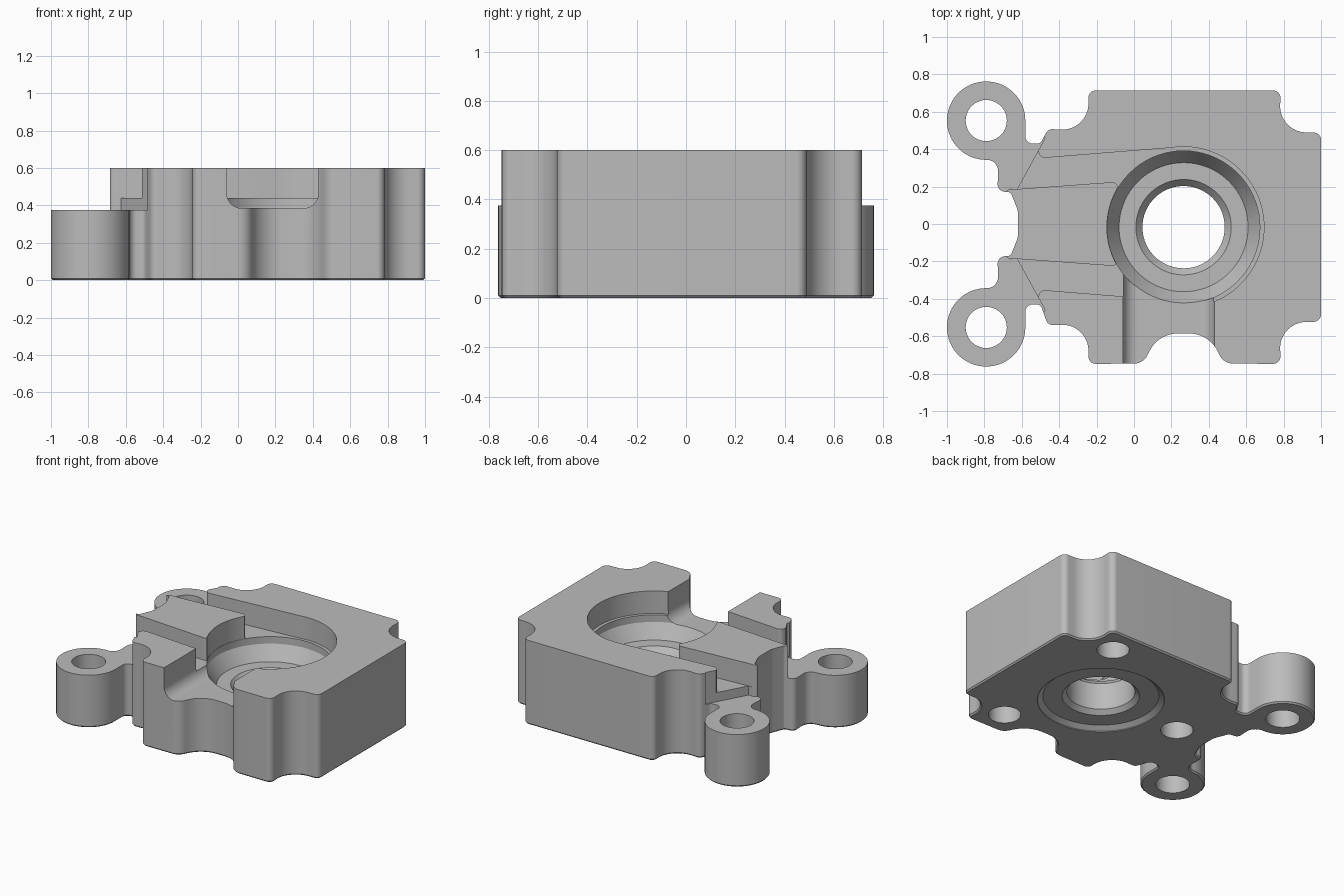
import bpy, bmesh, math
from mathutils import Vector, Matrix

if "Cube" in bpy.data.objects:
    bpy.data.objects.remove(bpy.data.objects["Cube"], do_unlink=True)

BORE = Vector((0.265, -0.017))

grey = bpy.data.materials.new("plain grey")
grey.use_nodes = True
grey.diffuse_color = (0.5, 0.5, 0.5, 1)
grey.node_tree.nodes["Principled BSDF"].inputs["Base Color"].default_value = grey.diffuse_color


def rounded(corners):
    """Turn (x, y, radius) corners into an outline with arcs."""
    out = []
    for i, (x, y, r) in enumerate(corners):
        p = Vector((x, y))
        if r == 0:
            out.append(p)
            continue
        a = (Vector(corners[i - 1][:2]) - p).normalized()
        b = (Vector(corners[(i + 1) % len(corners)][:2]) - p).normalized()
        half = a.angle(b) / 2
        t = r / math.tan(half)
        c = p + (a + b).normalized() * r / math.sin(half)
        s, e = p + a * t - c, p + b * t - c
        start = math.atan2(s.y, s.x)
        turn = math.remainder(math.atan2(e.y, e.x) - start, math.tau)
        n = max(4, int(abs(turn) / 0.1))
        for k in range(n + 1):
            w = start + turn * k / n
            q = c + Vector((math.cos(w), math.sin(w))) * r
            if not out or (q - out[-1]).length > 0.002:
                out.append(q)
    return out


def finish(bm, name):
    bmesh.ops.recalc_face_normals(bm, faces=bm.faces)
    mesh = bpy.data.meshes.new(name)
    bm.to_mesh(mesh)
    bm.free()
    mesh.materials.append(grey)
    obj = bpy.data.objects.new(name, mesh)
    bpy.context.collection.objects.link(obj)
    return obj


def prism(name, pts, z0, z1, chamfer=0, matrix=Matrix()):
    bm = bmesh.new()
    face = bm.faces.new([bm.verts.new((p[0], p[1], z0)) for p in pts])
    top = bmesh.ops.extrude_face_region(bm, geom=[face])["geom"]
    bmesh.ops.translate(bm, vec=(0, 0, z1 - z0),
                        verts=[g for g in top if isinstance(g, bmesh.types.BMVert)])
    if chamfer:
        rim = [e for e in bm.edges if all(abs(v.co.z - z0) < 1e-5 for v in e.verts)]
        bmesh.ops.bevel(bm, geom=rim, offset=chamfer, segments=1, affect='EDGES')
    bm.transform(matrix)
    return finish(bm, name)


def lathe(name, profile, centre, steps=72):
    bm = bmesh.new()
    vs = [bm.verts.new((r, 0, z)) for r, z in profile]
    edges = [bm.edges.new(pair) for pair in zip(vs, vs[1:])]
    bmesh.ops.spin(bm, geom=vs + edges, cent=(0, 0, 0), axis=(0, 0, 1),
                   angle=math.tau, steps=steps, use_merge=True)
    bmesh.ops.remove_doubles(bm, verts=bm.verts, dist=1e-4)
    bm.transform(Matrix.Translation((centre[0], centre[1], 0)))
    return finish(bm, name)


def hole(centre, radius, z0, z1):
    return lathe("hole_cutter", [(0, z0), (radius, z0), (radius, z1), (0, z1)], centre, 40)


# Block outline: one half from the plain side round to the ear, then mirrored
half = [(1, 0.505, 0.04), (0.775, 0.51, 0.14), (0.785, 0.731, 0.04),
        (-0.245, 0.731, 0.04), (-0.24, 0.515, 0.14), (-0.46, 0.525, 0.04),
        (-0.5, 0.43, 0.03), (-0.581, 0.43, 0.04),
        (-0.581, 0.762, 0.209), (-1, 0.762, 0.209), (-1, 0.343, 0.209),
        (-0.725, 0.343, 0.06), (-0.73, 0.175, 0.04), (-0.66, 0.17, 0.02),
        (-0.62, 0.07, 0.1)]
lower = [(x, -y, r) for x, y, r in reversed(half)]
# Scallop in the front wall
lower[-3:-3] = [(0.05, -0.729, 0.08), (0.13, -0.568, 0.17),
                (0.4, -0.568, 0.17), (0.48, -0.729, 0.08)]
outline = [(x, y + (BORE.y if x > -0.47 else 0), r) for x, y, r in half + lower]
block = prism("bearing_block", rounded(outline), 0, 0.6, chamfer=0.01)

cutters = []

# Lowered ears and slanted channels either side of the tongue
ear_step = [(-1.1, 0.9, 0), (-0.52, 0.9, 0), (-0.5, 0.5, 0), (-0.475, 0.46, 0),
            (-0.625, 0.187, 0), (-0.685, 0.19, 0.03), (-0.69, 0.12, 0), (-1.1, 0.12, 0)]
channel = [(-0.8, 0.187, 0), (-0.62, 0.187, 0), (-0.1, 0.225, 0.03), (-0.06, 0.15, 0),
           (0.265, 0.1, 0), (0.265, 0.413, 0), (-0.5, 0.352, 0.035), (-0.53, 0.45, 0),
           (-0.8, 0.5, 0)]
for side in (1, -1):
    for pts, floor in ((ear_step, 0.375), (channel, 0.44)):
        flat = [(p.x, p.y * side) for p in rounded(pts)]
        cutters.append(prism("step_cutter", flat, floor, 0.8))

# Wide upper seat, slightly narrower where it meets the tongue
seat = []
for k in range(96):
    w = math.tau * k / 96
    r = 0.41 if abs(w - math.pi) < 0.65 else 0.43
    seat.append(BORE + Vector((math.cos(w), math.sin(w))) * r)
cutters.append(prism("seat_cutter", seat, 0.44, 0.85))

# Stepped bore with tapered shoulders and a shallow recess underneath
cutters.append(lathe("bore_cutter", [
    (0, -0.1), (0.41, -0.1), (0.41, 0.005), (0.375, 0.03), (0.25, 0.03),
    (0.22, 0.06), (0.22, 0.25), (0.255, 0.29), (0.345, 0.29), (0.408, 0.39),
    (0.408, 0.75), (0, 0.75)], BORE))

# Round-bottomed passage through the front wall
passage = rounded([(-0.06, 0.9, 0), (-0.06, 0.385, 0.08), (0.43, 0.385, 0.08), (0.43, 0.9, 0)])
cutters.append(prism("passage_cutter", passage, 0.27, 0.95,
                     matrix=Matrix.Rotation(math.pi / 2, 4, 'X')))

# Ear holes go right through; the three base holes are blind
for side in (1, -1):
    cutters.append(hole((-0.79, 0.553 * side), 0.11, -0.1, 0.7))
    cutters.append(hole((0.62, BORE.y + 0.545 * side), 0.105, -0.1, 0.25))
cutters.append(hole((-0.36, 0), 0.105, -0.1, 0.25))

# Cut everything and tidy up
bpy.context.view_layer.objects.active = block
for cutter in cutters:
    cutter.hide_render = True
    mod = block.modifiers.new("cut", 'BOOLEAN')
    mod.operation = 'DIFFERENCE'
    mod.solver = 'EXACT'
    mod.object = cutter
    bpy.ops.object.modifier_apply(modifier=mod.name)
    bpy.data.objects.remove(cutter, do_unlink=True)

bpy.ops.object.select_all(action='DESELECT')
block.select_set(True)
bpy.ops.object.shade_smooth_by_angle(angle=math.radians(25))
